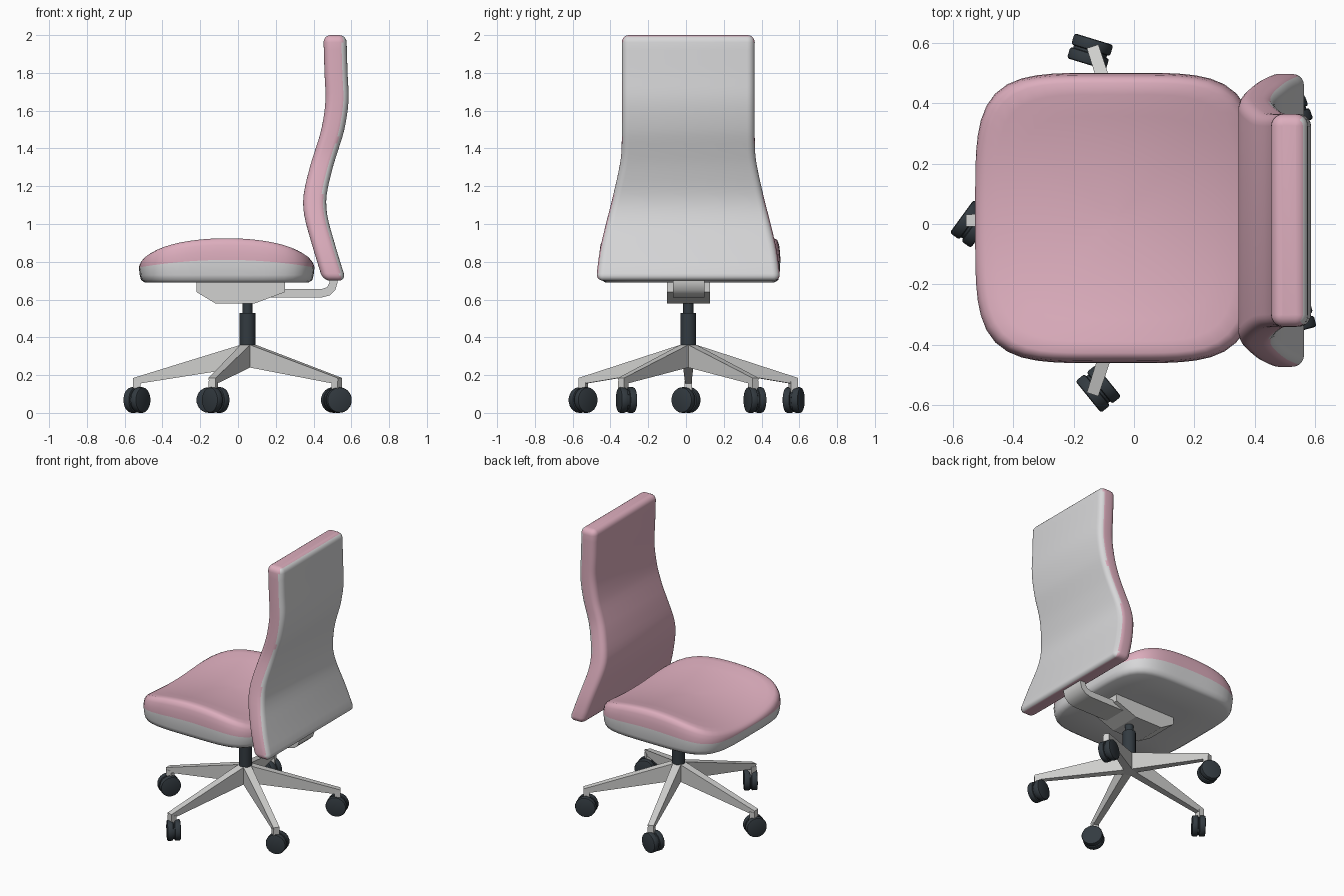
import bpy, bmesh, math
from mathutils import Matrix, Vector

if "Cube" in bpy.data.objects:
    bpy.data.objects.remove(bpy.data.objects["Cube"])

def mat(name, col):
    m = bpy.data.materials.new(name)
    m.diffuse_color = (*col, 1)
    m.use_nodes = True
    m.node_tree.nodes["Principled BSDF"].inputs["Base Color"].default_value = m.diffuse_color
    return m

PINK = mat("pink fabric", (0.72, 0.42, 0.51))
SHELL = mat("light grey shell", (0.68, 0.68, 0.69))
METAL = mat("pale metal", (0.64, 0.64, 0.63))
DARK = mat("dark plastic", (0.033, 0.043, 0.052))
CX, CY = 0.05, 0.012          # centre of the column

def finish(bm, name, mats, smooth=None):
    bmesh.ops.recalc_face_normals(bm, faces=bm.faces[:])
    me = bpy.data.meshes.new(name)
    bm.to_mesh(me)
    bm.free()
    ob = bpy.data.objects.new(name, me)
    bpy.context.collection.objects.link(ob)
    for m in mats:
        me.materials.append(m)
    if smooth:
        bpy.ops.object.select_all(action='DESELECT')
        ob.select_set(True)
        bpy.context.view_layer.objects.active = ob
        bpy.ops.object.shade_smooth_by_angle(angle=math.radians(smooth))
    return ob

def loft(bm, rings, cap=True, rule=lambda i: 0):
    """Skin closed rings of equal length; rule gives a material per band."""
    vs = [[bm.verts.new(p) for p in r] for r in rings]
    n = len(vs[0])
    for i in range(len(vs) - 1):
        for j in range(n):
            k = (j + 1) % n
            f = bm.faces.new((vs[i][j], vs[i][k], vs[i + 1][k], vs[i + 1][j]))
            f.material_index = rule(i)
    if cap:
        bm.faces.new(vs[0]).material_index = rule(0)
        bm.faces.new(vs[-1]).material_index = rule(len(vs) - 2)

def extrude_y(name, pts, y0, y1, m, smooth=None):
    bm = bmesh.new()
    loft(bm, [[(x, y, z) for x, z in pts] for y in (y0, y1)])
    return finish(bm, name, [m], smooth)

def cylinder(bm, r, depth, matrix, seg=20):
    return bmesh.ops.create_cone(bm, cap_ends=True, segments=seg, radius1=r, radius2=r,
                                 depth=depth, matrix=matrix)

def hermite(tab, t):
    """Smooth curve through (t, value) pairs."""
    def slope(i):
        a, b = tab[max(i - 1, 0)], tab[min(i + 1, len(tab) - 1)]
        return (b[1] - a[1]) / (b[0] - a[0])
    i = max(k for k in range(len(tab) - 1) if tab[k][0] <= t or k == 0)
    (t0, a), (t1, b) = tab[i], tab[i + 1]
    h = t1 - t0
    s = (t - t0) / h
    return ((2*s**3 - 3*s*s + 1)*a + (s**3 - 2*s*s + s)*h*slope(i)
            + (3*s*s - 2*s**3)*b + (s**3 - s*s)*h*slope(i + 1))

# Seat: rounded-square rings, dished across y and arched along x
def seat_ring(s, z_of):
    pts = []
    for k in range(72):
        a = 2 * math.pi * k / 72
        c, d = math.cos(a), math.sin(a)
        r = s * (abs(c)**4.5 + abs(d)**4.5) ** (-1 / 4.5)
        u, v = r * c, r * d
        pts.append((-0.06 + 0.465 * u, 0.02 + 0.48 * v, z_of(u, v)))
    return pts

def rim(u, v):
    return 0.81 - 0.04 * u * u

def top(u, v):
    return 0.94 - 0.075 * u * u - 0.07 * max(0, 1 - v * v)

rings = [seat_ring(s, lambda u, v, z=z: z) for s, z in
         ((0.5, 0.69), (0.93, 0.69), (0.975, 0.703), (0.99, 0.73))]
rings.append(seat_ring(1, rim))
for s, g in ((0.995, 0.33), (0.985, 0.62), (0.965, 0.84), (0.93, 0.95), (0.85, 1),
             (0.7, 1), (0.55, 1), (0.4, 1), (0.25, 1), (0.1, 1), (0.02, 1)):
    rings.append(seat_ring(s, lambda u, v, g=g: rim(u, v) + g * (top(u, v) - rim(u, v))))
bm = bmesh.new()
loft(bm, rings, rule=lambda i: 0 if i >= 4 else 1)
finish(bm, "seat", [PINK, SHELL], 60)

# Backrest: rounded-rectangle sections following an S curve
mid_x = [(0.7, 0.511), (0.9, 0.45), (1.05, 0.411), (1.15, 0.408), (1.3, 0.441),
         (1.4, 0.472), (1.5, 0.502), (1.65, 0.524), (1.8, 0.519), (2.0, 0.513)]
half_y = [(0.7, 0.489), (0.86, 0.468), (1.0, 0.436), (1.15, 0.398), (1.34, 0.358),
          (1.45, 0.352), (2.0, 0.352)]
R = 0.038

def back_ring(z, inset):
    cx, w, t = hermite(mid_x, z), hermite(half_y, z) - inset, 0.061 - inset
    r = R - inset + 0.002
    pts = []
    for q, (sx, sy) in enumerate(((1, 1), (-1, 1), (-1, -1), (1, -1))):
        for k in range(6):
            a = math.pi / 2 * (q + k / 5)
            pts.append((cx + sx * (t - r) + r * math.cos(a),
                        CY + sy * (w - r) + r * math.sin(a), z))
    return pts

ends = [(R * (1 - math.sin(a)), R * (1 - math.cos(a)))
        for a in (math.pi / 2 * k / 5 for k in range(5, -1, -1))]
rings = [back_ring(0.7 + d, i) for d, i in ends]
rings += [back_ring(0.78 + 1.14 * k / 30, 0) for k in range(31)]
rings += [back_ring(2.0 - d, i) for d, i in reversed(ends)]
bm = bmesh.new()
loft(bm, rings)
bmesh.ops.recalc_face_normals(bm, faces=bm.faces[:])
for f in bm.faces:
    f.normal_update()
    f.material_index = 1 if f.normal.x > 0.45 else 0
finish(bm, "backrest", [PINK, SHELL], 60)

# Mechanism box under the seat and the bent arm holding the backrest
extrude_y("tilt_mechanism", [(-0.22, 0.70), (-0.22, 0.64), (-0.12, 0.58), (0.09, 0.58),
                             (0.25, 0.64), (0.25, 0.70)], -0.1, 0.127, METAL)
extrude_y("back_arm", [(0.1, 0.61), (0.44, 0.61), (0.485, 0.622), (0.515, 0.65), (0.527, 0.69),
                       (0.527, 0.74), (0.485, 0.74), (0.485, 0.69), (0.472, 0.665),
                       (0.44, 0.655), (0.1, 0.655)], -0.07, 0.097, METAL, 35)

# Gas column
bm = bmesh.new()
cylinder(bm, 0.042, 0.20, Matrix.Translation((CX, CY, 0.43)))
cylinder(bm, 0.027, 0.12, Matrix.Translation((CX, CY, 0.55)))
finish(bm, "column", [DARK], 40)

# Five-star base with hub, tapered legs and caster posts
bm = bmesh.new()
def box_ring(a, r, hw, z0, z1, hb):
    rot = Matrix.Translation((CX, CY, 0)) @ Matrix.Rotation(a, 4, 'Z')
    return [rot @ Vector(p) for p in ((r, -hb, z0), (r, hb, z0), (r, hw, z1), (r, -hw, z1))]

legs = [math.radians(d) for d in (36, 108, 180, 252, 324)]
loft(bm, [[(CX + 0.046 * math.cos(a + math.pi / 5), CY + 0.046 * math.sin(a + math.pi / 5), z)
           for a in legs] for z in (0.24, 0.36)])
for a in legs:
    loft(bm, [box_ring(a, 0.037, 0.027, 0.24, 0.36, 0.027),
              box_ring(a, 0.605, 0.02, 0.15, 0.185, 0.016)])
    loft(bm, [box_ring(a, r, 0.02, 0.11, 0.17, 0.02) for r in (0.565, 0.605)])
finish(bm, "star_base", [METAL])

# Casters: twin wheels, each swivelled its own way
for i, (x, y, deg) in enumerate(((0.515, 0.365, 20), (-0.145, 0.57, -17), (-0.535, 0.0, 54),
                                 (-0.118, -0.545, -51), (0.528, -0.315, 15))):
    bm = bmesh.new()
    place = (Matrix.Translation((x, y, 0.068)) @ Matrix.Rotation(math.radians(deg), 4, 'Z')
             @ Matrix.Rotation(math.pi / 2, 4, 'X'))
    for s in (-1, 1):
        cylinder(bm, 0.068, 0.039, place @ Matrix.Translation((0, 0, s * 0.0235)), 18)
    rims = [e for e in bm.edges if any(len(f.verts) > 4 for f in e.link_faces)]
    bmesh.ops.bevel(bm, geom=rims, offset=0.008, segments=2, affect='EDGES', profile=0.5)
    cylinder(bm, 0.058, 0.02, place, 18)
    finish(bm, f"caster_{i + 1}", [DARK], 35)
